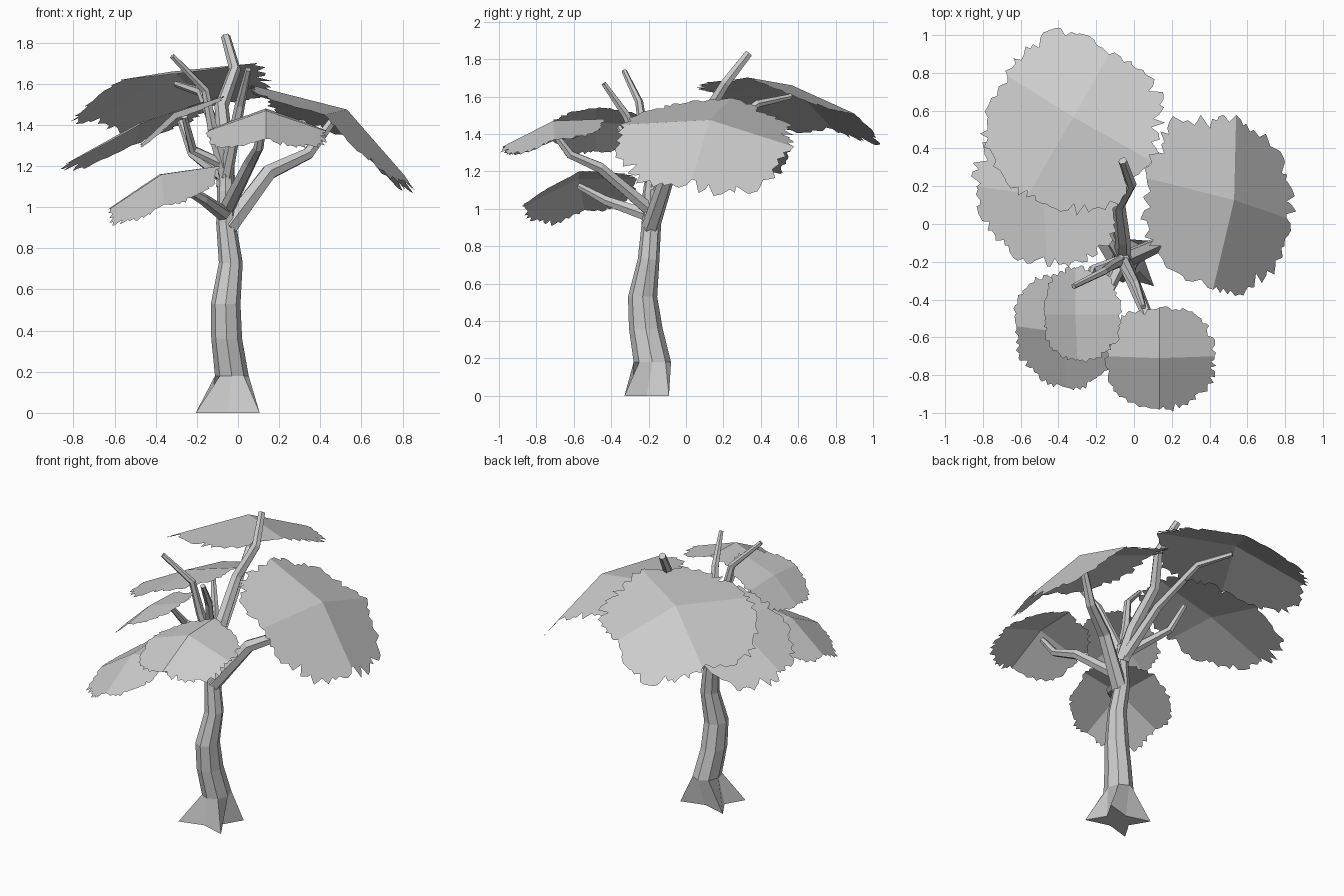
import bpy, bmesh, math, random
from mathutils import Vector

if "Cube" in bpy.data.objects:
    bpy.data.objects.remove(bpy.data.objects["Cube"])

random.seed(4)

grey = bpy.data.materials.new("plain_grey")
grey.diffuse_color = (0.6, 0.6, 0.6, 1)
grey.use_nodes = True
grey.node_tree.nodes["Principled BSDF"].inputs["Base Color"].default_value = grey.diffuse_color


def finish(bm, name):
    me = bpy.data.meshes.new(name)
    bm.to_mesh(me)
    bm.free()
    me.materials.append(grey)
    ob = bpy.data.objects.new(name, me)
    bpy.context.collection.objects.link(ob)
    return ob


def skin(bm, rings):
    """Join rings of points into a capped tube."""
    vs = [[bm.verts.new(p) for p in r] for r in rings]
    n = len(vs[0])
    for a, b in zip(vs, vs[1:]):
        for i in range(n):
            j = (i + 1) % n
            bm.faces.new((a[i], a[j], b[j], b[i]))
    bm.faces.new(vs[0][::-1])
    bm.faces.new(vs[-1])
    bmesh.ops.recalc_face_normals(bm, faces=bm.faces)


def branch(name, pts, r0, r1, sides=6):
    """Tapered crooked limb through the given points."""
    pts = [Vector(p) for p in pts]
    span = pts[-1] - pts[0]
    ref = Vector((1, 0, 0)) if abs(span.x) < abs(span.y) else Vector((0, 1, 0))
    rings = []
    for k, p in enumerate(pts):
        t = Vector()
        if k > 0:
            t += (p - pts[k - 1]).normalized()
        if k < len(pts) - 1:
            t += (pts[k + 1] - p).normalized()
        t.normalize()
        u = (ref - t * t.dot(ref)).normalized()
        v = t.cross(u)
        r = r0 + (r1 - r0) * k / (len(pts) - 1)
        rings.append([p + r * (u * math.cos(a) + v * math.sin(a))
                      for a in (math.tau * i / sides for i in range(sides))])
    bm = bmesh.new()
    skin(bm, rings)
    finish(bm, name)


def canopy(name, top, ends, bulge=.05, n=26):
    """Leaf sheet: four flat quarters folded about a peak, ragged rim."""
    top = Vector(top)
    arms = [Vector(e) - top for e in ends]
    bm = bmesh.new()
    peak = bm.verts.new(top)
    rim = []
    for q in range(4):
        a, b = arms[q], arms[(q + 1) % 4]
        for i in range(n):
            t = math.pi / 2 * (i + (random.uniform(-.35, .35) if i else 0)) / n
            r = 1.0 + 0.02 * math.sin(9 * (t + q * math.pi / 2)) + random.uniform(-.06, .05)
            r += bulge * math.sin(2 * t) ** 2 - (.07 if random.random() < .12 else 0)
            rim.append(bm.verts.new(top + r * (a * math.cos(t) + b * math.sin(t))))
    for q in range(4):
        arc = [rim[(q * n + i) % (4 * n)] for i in range(n + 1)]
        bm.faces.new([peak] + arc)
    bm.normal_update()
    if sum(f.normal.z for f in bm.faces) < 0:
        bmesh.ops.reverse_faces(bm, faces=bm.faces)
    finish(bm, name)


# Trunk with a four-pointed root flare
rings = []
for cx, cy, z, rx, ry in [(-.05, -.21, 0, 0, 0), (-.03, -.18, .18, .082, .1),
                          (-.055, -.215, .36, .075, .09), (-.06, -.232, .53, .072, .078),
                          (-.035, -.2, .73, .058, .058), (-.058, -.185, .92, .048, .052),
                          (-.06, -.19, 1.08, .042, .042), (-.06, -.18, 1.2, .034, .034)]:
    ring = []
    for i in range(8):
        a = math.tau * i / 8
        if z == 0:
            sx, sy = (.22, .168) if i % 2 else (.085, .075)
        else:
            sx, sy = rx, ry
        ring.append((cx + sx * math.cos(a), cy + sy * math.sin(a), z))
    rings.append(ring)
bm = bmesh.new()
skin(bm, rings)
finish(bm, "trunk")

# Limbs
branch("top_limb", [(-.06, -.18, 1.1), (-.06, -.08, 1.28), (-.08, .1, 1.49),
                    (-.015, .21, 1.67), (-.06, .335, 1.83)], .046, .023)
branch("right_limb", [(-.05, -.19, .9), (.15, -.1, 1.17), (.34, 0, 1.26), (.46, .08, 1.42)], .05, .022)
branch("front_limb", [(-.05, -.2, 1.0), (.06, -.46, 1.22), (.1, -.62, 1.29), (.12, -.71, 1.41)], .038, .018)
branch("low_left_limb", [(-.06, -.19, .96), (-.17, -.42, 1.04), (-.31, -.57, 1.12)], .038, .018)
branch("back_limb", [(-.06, -.15, 1.12), (-.1, .1, 1.36), (-.18, .38, 1.56), (-.3, .56, 1.6)], .036, .016)
branch("left_limb", [(-.06, -.18, 1.14), (-.22, .07, 1.26), (-.28, .14, 1.42)], .034, .016)
branch("left_twig", [(-.06, -.19, 1.15), (-.12, -.22, 1.36), (-.16, -.25, 1.57), (-.32, -.33, 1.735)], .034, .015)
branch("front_twig", [(-.06, -.19, 1.15), (.01, -.32, 1.5), (.05, -.44, 1.67)], .034, .015)
branch("small_left_limb", [(-.06, -.19, 1.2), (-.22, -.24, 1.28), (-.26, -.36, 1.44)], .03, .016)

# Leaf canopies
canopy("right_canopy", (.53, .127, 1.475),
       [(.84, .02, 1.12), (.54, .55, 1.34), (.08, .24, 1.59), (.42, -.34, 1.45)], .06)
canopy("back_canopy", (-.32, .566, 1.66),
       [(.08, .34, 1.70), (-.12, .92, 1.5), (-.68, .79, 1.42), (-.57, .14, 1.62)], .08)
canopy("left_canopy", (-.48, .15, 1.41),
       [(-.09, .12, 1.54), (-.5, .54, 1.31), (-.84, .2, 1.21), (-.46, -.22, 1.41)], .03)
canopy("front_canopy", (.135, -.71, 1.47),
       [(.43, -.70, 1.37), (.135, -.44, 1.48), (-.15, -.70, 1.37), (.135, -.985, 1.33)], .05)
canopy("low_left_canopy", (-.37, -.575, 1.16),
       [(-.09, -.57, 1.20), (-.38, -.27, 1.16), (-.635, -.54, .985), (-.36, -.87, 1.01)], .03)
canopy("small_left_canopy", (-.31, -.48, 1.46),
       [(-.07, -.48, 1.54), (-.31, -.23, 1.45), (-.48, -.48, 1.30), (-.30, -.73, 1.43)], .05)
